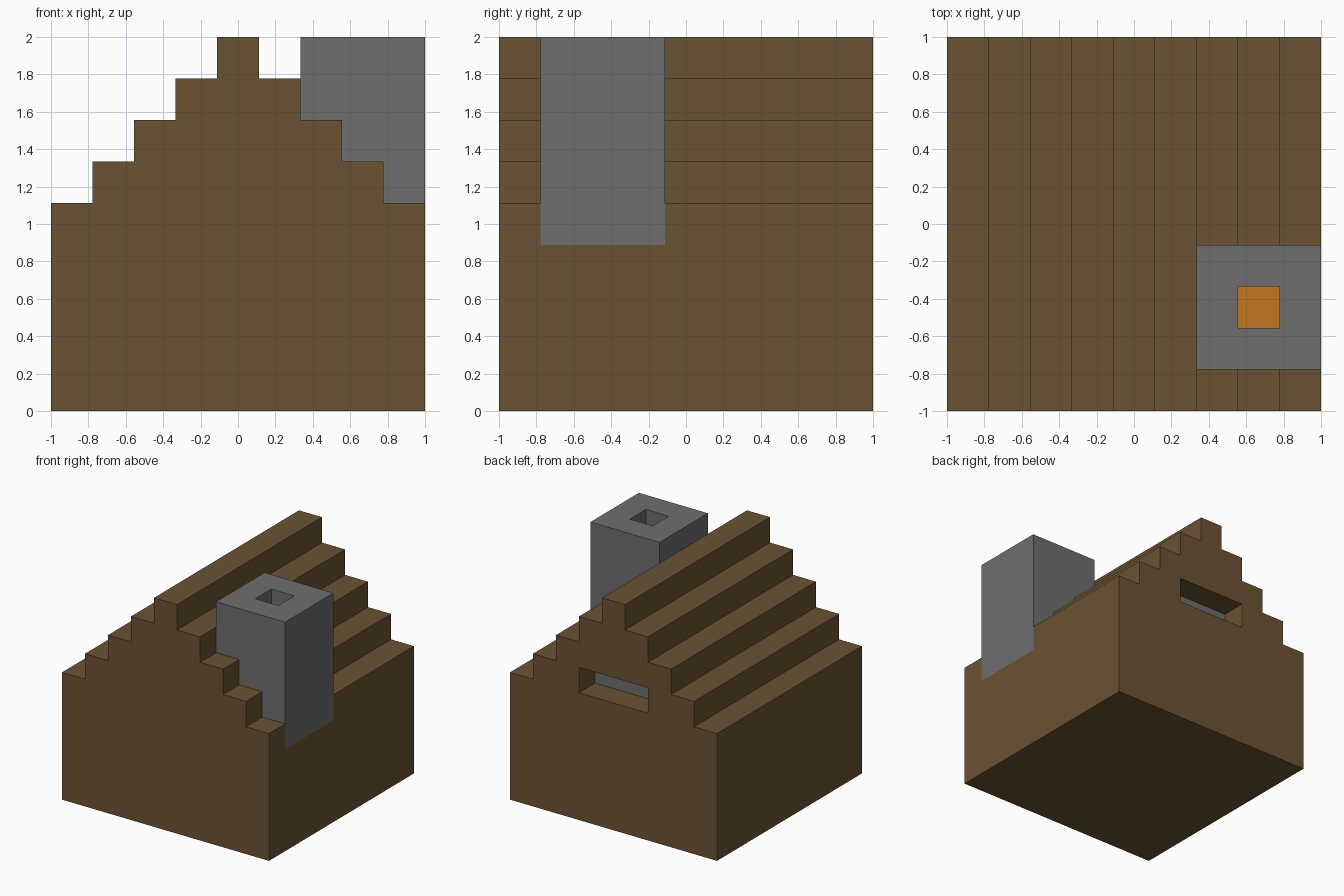
import bpy
import bmesh

cube = bpy.data.objects.get("Cube")
if cube:
    bpy.data.objects.remove(cube, do_unlink=True)

U = 2 / 9  # one building block


def material(name, rgb):
    m = bpy.data.materials.new(name)
    m.use_nodes = True
    m.diffuse_color = (*rgb, 1)
    m.node_tree.nodes["Principled BSDF"].inputs["Base Color"].default_value = (*rgb, 1)
    return m


brown = material("brown wood", (0.147, 0.084, 0.033))
gray = material("gray stone", (0.156, 0.156, 0.156))
orange = material("orange fire", (0.546, 0.181, 0.015))


def add_object(name, bm, mat=None):
    bmesh.ops.recalc_face_normals(bm, faces=bm.faces)
    mesh = bpy.data.meshes.new(name)
    bm.to_mesh(mesh)
    bm.free()
    ob = bpy.data.objects.new(name, mesh)
    bpy.context.collection.objects.link(ob)
    if mat:
        mesh.materials.append(mat)
    return ob


def box(name, low, high, mat=None):
    bm = bmesh.new()
    bmesh.ops.create_cube(bm, size=1)
    for v in bm.verts:
        v.co = [a if c < 0 else b for a, b, c in zip(low, high, v.co)]
    return add_object(name, bm, mat)


def cut(target, low, high):
    cutter = box("cutter", low, high)
    cutter.hide_render = True
    mod = target.modifiers.new("cut", "BOOLEAN")
    mod.operation = "DIFFERENCE"
    mod.solver = "EXACT"
    mod.object = cutter
    bpy.context.view_layer.objects.active = target
    bpy.ops.object.modifier_apply(modifier=mod.name)
    bpy.data.objects.remove(cutter, do_unlink=True)


# House: stepped gable profile, extruded front to back
right = [(1, 0)]
for i in range(5):
    x, z = 1 - i * U, (5 + i) * U
    right += [(x, z), (x - U, z)]
right.pop()
profile = right + [(-x, z) for x, z in reversed(right)]
bm = bmesh.new()
face = bm.faces.new([bm.verts.new((x, -1, z)) for x, z in profile])
ext = bmesh.ops.extrude_face_region(bm, geom=[face])
bmesh.ops.translate(bm, vec=(0, 2, 0),
                    verts=[g for g in ext["geom"] if isinstance(g, bmesh.types.BMVert)])
house = add_object("house", bm, brown)

# Pocket for the chimney and slot for the back window
y0, y1 = -3.5 * U, -0.5 * U
cut(house, (0.4, y0, 4 * U), (1.1, y1, 2.1))
w = 1.5 * U
cut(house, (-w, 1 - U - 0.008, 5 * U), (w, 1.1, 6 * U))
box("window_pane", (-w, 1 - U - 0.008, 5 * U), (w, 1 - U, 6 * U), gray)

# Chimney with an open shaft and fire at the bottom
chimney = box("chimney", (w, y0, 4 * U), (1, y1, 2), gray)
cut(chimney, (2.5 * U, y0 + U, 5 * U - 0.008), (3.5 * U, y1 - U, 2.1))
box("chimney_fire", (2.5 * U, y0 + U, 5 * U - 0.008), (3.5 * U, y1 - U, 5 * U), orange)
